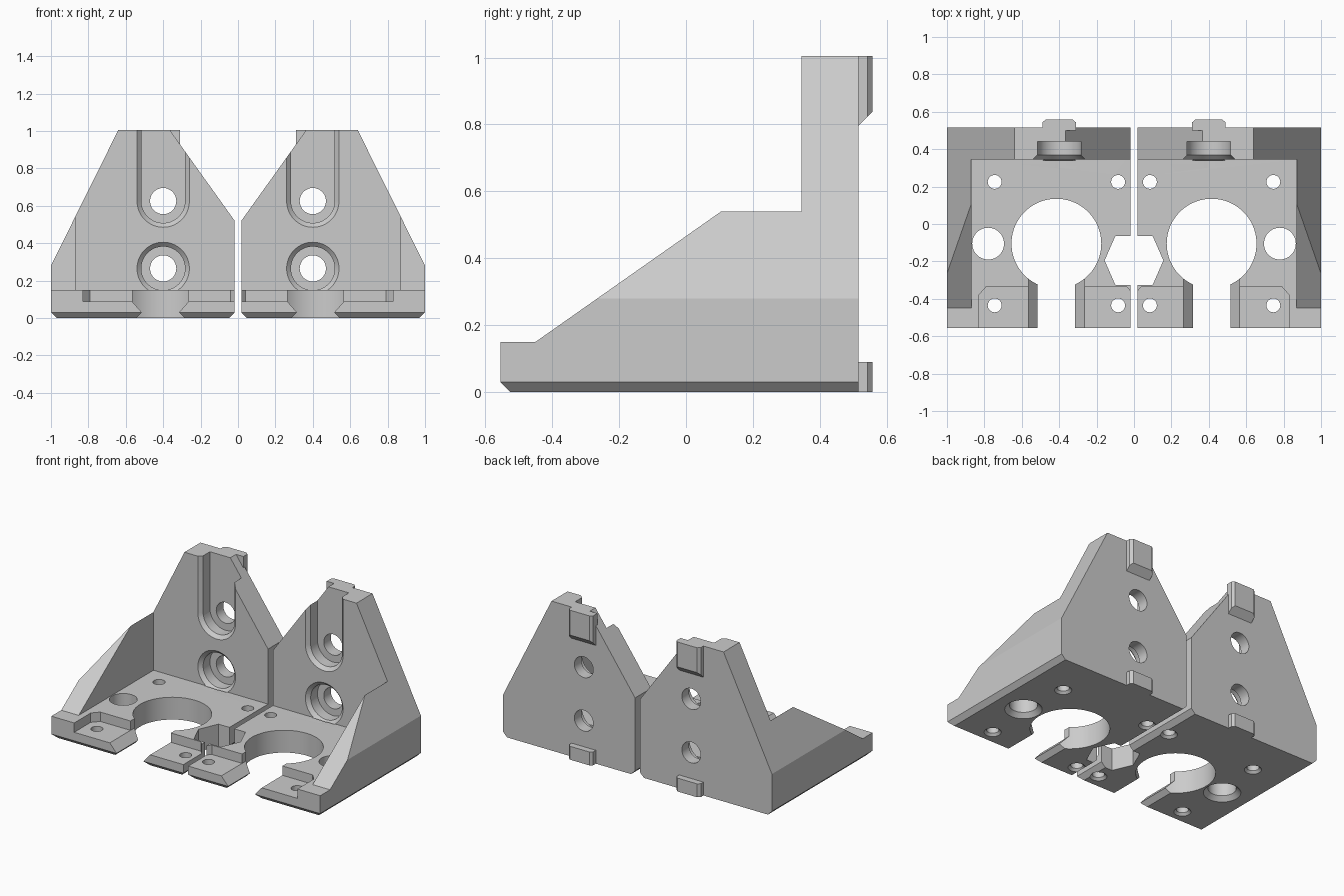
import bpy, bmesh, math

if "Cube" in bpy.data.objects:
    bpy.data.objects.remove(bpy.data.objects["Cube"], do_unlink=True)

grey = bpy.data.materials.new("light_grey")
grey.use_nodes = True
grey.diffuse_color = (0.6, 0.6, 0.6, 1)
grey.node_tree.nodes["Principled BSDF"].inputs["Base Color"].default_value = (0.6, 0.6, 0.6, 1)


def loft(name, axis, low, high, profile, end_profile=None):
    """Solid between two matching outlines placed along an axis."""
    place = {"x": lambda p, d: (d, p[0], p[1]),
             "y": lambda p, d: (p[0], d, p[1]),
             "z": lambda p, d: (p[0], p[1], d)}[axis]
    bm = bmesh.new()
    a = [bm.verts.new(place(p, low)) for p in profile]
    b = [bm.verts.new(place(p, high)) for p in end_profile or profile]
    bm.faces.new(a)
    bm.faces.new(b)
    for i in range(len(a)):
        j = (i + 1) % len(a)
        bm.faces.new((a[i], a[j], b[j], b[i]))
    bmesh.ops.recalc_face_normals(bm, faces=bm.faces)
    mesh = bpy.data.meshes.new(name)
    bm.to_mesh(mesh)
    bm.free()
    obj = bpy.data.objects.new(name, mesh)
    bpy.context.collection.objects.link(obj)
    mesh.materials.append(grey)
    return obj


def rect(x0, x1, y0, y1):
    return [(x0, y0), (x1, y0), (x1, y1), (x0, y1)]


def circle(cx, cy, r, n=64):
    return [(cx + r * math.cos(math.tau * i / n), cy + r * math.sin(math.tau * i / n)) for i in range(n)]


def channel(cx, cz, r, top):
    """Round-bottomed outline that is open upward."""
    arc = [(cx + r * math.cos(math.pi + math.pi * i / 32),
            cz + r * math.sin(math.pi + math.pi * i / 32)) for i in range(33)]
    return arc + [(cx + r, top), (cx - r, top)]


def apply_boolean(target, tool, operation="DIFFERENCE"):
    mod = target.modifiers.new("join", "BOOLEAN")
    mod.operation, mod.object, mod.solver = operation, tool, "EXACT"
    bpy.ops.object.select_all(action="DESELECT")
    bpy.context.view_layer.objects.active = target
    target.select_set(True)
    bpy.ops.object.modifier_apply(modifier=mod.name)
    bpy.data.objects.remove(tool, do_unlink=True)


INNER, FRONT, WALL, BACK, TOP = 0.018, -0.555, 0.345, 0.515, 1.005
PLATE, CH = 0.15, 0.03
MX, MY = 0.415, -0.105      # centre of the round opening
BX = 0.4                    # line of the wall bolts

# Bracket body: front outline crossed with side outline
body = loft("mounting_brackets", "y", -0.7, 0.7, [
    (INNER + CH, 0), (1 - CH, 0), (1, CH), (1, 0.28), (0.64, TOP),
    (0.365, TOP), (INNER, 0.52), (INNER, CH)])
side = loft("side_outline", "x", -0.2, 1.2, [
    (FRONT + CH, 0), (BACK, 0), (BACK, TOP + 0.1), (WALL, TOP + 0.1), (WALL, 0.54),
    (0.105, 0.54), (-0.45, PLATE), (FRONT, PLATE), (FRONT, CH)])
apply_boolean(body, side, "INTERSECT")

# Clear the space above the plate, leaving the outer gusset
apply_boolean(body, loft("clearance", "z", PLATE, 1.2, rect(-0.2, 0.87, -0.8, WALL)))

# Round opening, its dovetailed front slot, and the shallow front pocket
apply_boolean(body, loft("opening", "z", -0.1, 0.3, circle(MX, MY, 0.24, 96)))
half = [(0.138, -0.008), (0.1, CH), (0.15, 0.087), (0.15, 0.3)]
slot = [(MX + x, z) for x, z in half] + [(MX - x, z) for x, z in reversed(half)]
apply_boolean(body, loft("slot", "y", -0.7, -0.2, slot))
apply_boolean(body, loft("pocket", "z", 0.087, 0.3, [
    (0, -0.7), (0.83, -0.7), (0.83, -0.38), (0.79, -0.335), (0.04, -0.335), (0, -0.38)]))

# Hexagonal opening shared by both halves
apply_boolean(body, loft("hex_opening", "z", -0.1, 0.3, [
    (-0.1, -0.325), (0.1, -0.325), (0.157, -0.195), (0.1, -0.065), (-0.1, -0.065)]))

# Plate holes, countersunk from below
holes = [(MX + sx * 0.33, MY + sy * 0.33, 0.037) for sx in (-1, 1) for sy in (-1, 1)]
for x, y, r in holes + [(0.78, MY, 0.085)]:
    flare = 0.015 if r < 0.05 else 0.028
    apply_boolean(body, loft("hole", "z", -0.1, 0.3, circle(x, y, r, 48)))
    apply_boolean(body, loft("countersink", "z", -0.005, flare,
                             circle(x, y, r + flare + 0.005, 48), circle(x, y, r, 48)))

# Wall bolt holes with bevelled recesses; the upper recess runs out of the top
lower = lambda r: circle(BX, 0.265, r)
upper = lambda r: channel(BX, 0.625, r, 1.2)
for z, recess in ((0.265, lower), (0.625, upper)):
    apply_boolean(body, loft("bolt_hole", "y", 0.2, 0.7, circle(BX, z, 0.07)))
    apply_boolean(body, loft("recess", "y", 0.3, 0.44, recess(0.117)))
    apply_boolean(body, loft("recess_bevel", "y", WALL - 0.006, WALL + 0.025,
                             recess(0.146), recess(0.115)))

# Locating keys on the back
key = [(BX - 0.09, 0.5), (BX + 0.09, 0.5), (BX + 0.09, 0.543), (BX + 0.073, 0.558),
       (BX - 0.073, 0.558), (BX - 0.09, 0.543)]
apply_boolean(body, loft("lower_key", "z", 0, 0.09, key), "UNION")
upper_key = loft("upper_key", "z", 0.7, TOP, key)
apply_boolean(upper_key, loft("key_slope", "x", 0, 0.8, [
    (0.4, 0.68), (0.6, 0.68), (0.6, 0.88), (0.4, 0.68)][:3]))
apply_boolean(body, upper_key, "UNION")

# Mirror to the other half
mirror = body.modifiers.new("mirror", "MIRROR")
mirror.use_mirror_merge = False
bpy.ops.object.select_all(action="DESELECT")
bpy.context.view_layer.objects.active = body
body.select_set(True)
bpy.ops.object.modifier_apply(modifier=mirror.name)
bpy.ops.object.shade_smooth_by_angle(angle=math.radians(25))
